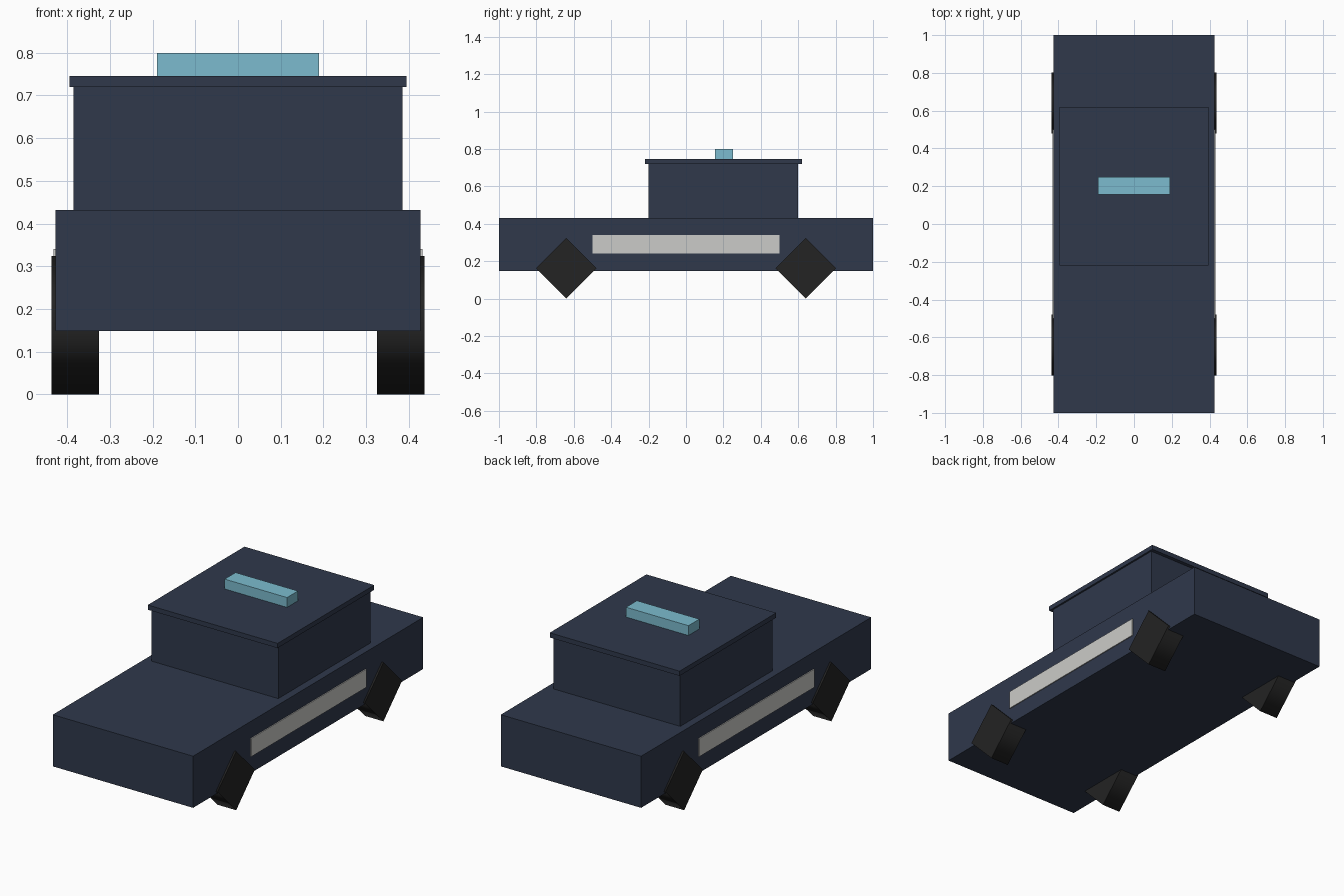
import bpy
import math

cube = bpy.data.objects.get("Cube")
if cube:
    bpy.data.objects.remove(cube, do_unlink=True)


def material(name, rgb):
    mat = bpy.data.materials.new(name)
    mat.use_nodes = True
    color = (*rgb, 1.0)
    mat.diffuse_color = color
    mat.node_tree.nodes["Principled BSDF"].inputs["Base Color"].default_value = color
    return mat


navy = material("navy_paint", (0.029, 0.040, 0.071))
rubber = material("black_rubber", (0.017, 0.017, 0.017))
glass = material("pale_blue_light", (0.20, 0.50, 0.62))
trim = material("light_grey_trim", (0.60, 0.60, 0.58))


def box(name, x, y, z, mat):
    """Box spanning the (low, high) ranges on each axis."""
    spans = (x, y, z)
    bpy.ops.mesh.primitive_cube_add(size=1, location=[(a + b) / 2 for a, b in spans])
    obj = bpy.context.object
    obj.name = name
    obj.scale = [b - a for a, b in spans]
    bpy.ops.object.transform_apply(location=False, rotation=False, scale=True)
    obj.data.materials.append(mat)
    return obj


def wheel(name, x, y):
    """Four-sided wheel standing on one corner, softly shaded round the tread."""
    bpy.ops.mesh.primitive_cylinder_add(vertices=4, radius=0.162, depth=0.112,
                                        location=(x, y, 0.162),
                                        rotation=(0, math.pi / 2, 0))
    obj = bpy.context.object
    obj.name = name
    for face in obj.data.polygons:
        face.use_smooth = abs(face.normal.z) < 0.5
    obj.data.materials.append(rubber)


# Body, cabin, roof and roof light
box("body", (-0.427, 0.427), (-1, 1), (0.148, 0.432), navy)
box("cabin", (-0.385, 0.385), (-0.2, 0.6), (0.432, 0.72), navy)
box("roof", (-0.395, 0.395), (-0.22, 0.62), (0.72, 0.746), navy)
box("roof_light", (-0.19, 0.19), (0.155, 0.25), (0.746, 0.80), glass)

# Side stripes and wheels, mirrored left and right
for side, s in (("left", 1), ("right", -1)):
    stripe_x = sorted((s * 0.425, s * 0.432))
    box(f"{side}_stripe", stripe_x, (-0.5, 0.5), (0.24, 0.34), trim)
    for end, y in (("front", -0.64), ("rear", 0.64)):
        wheel(f"{end}_{side}_wheel", s * 0.381, y)
